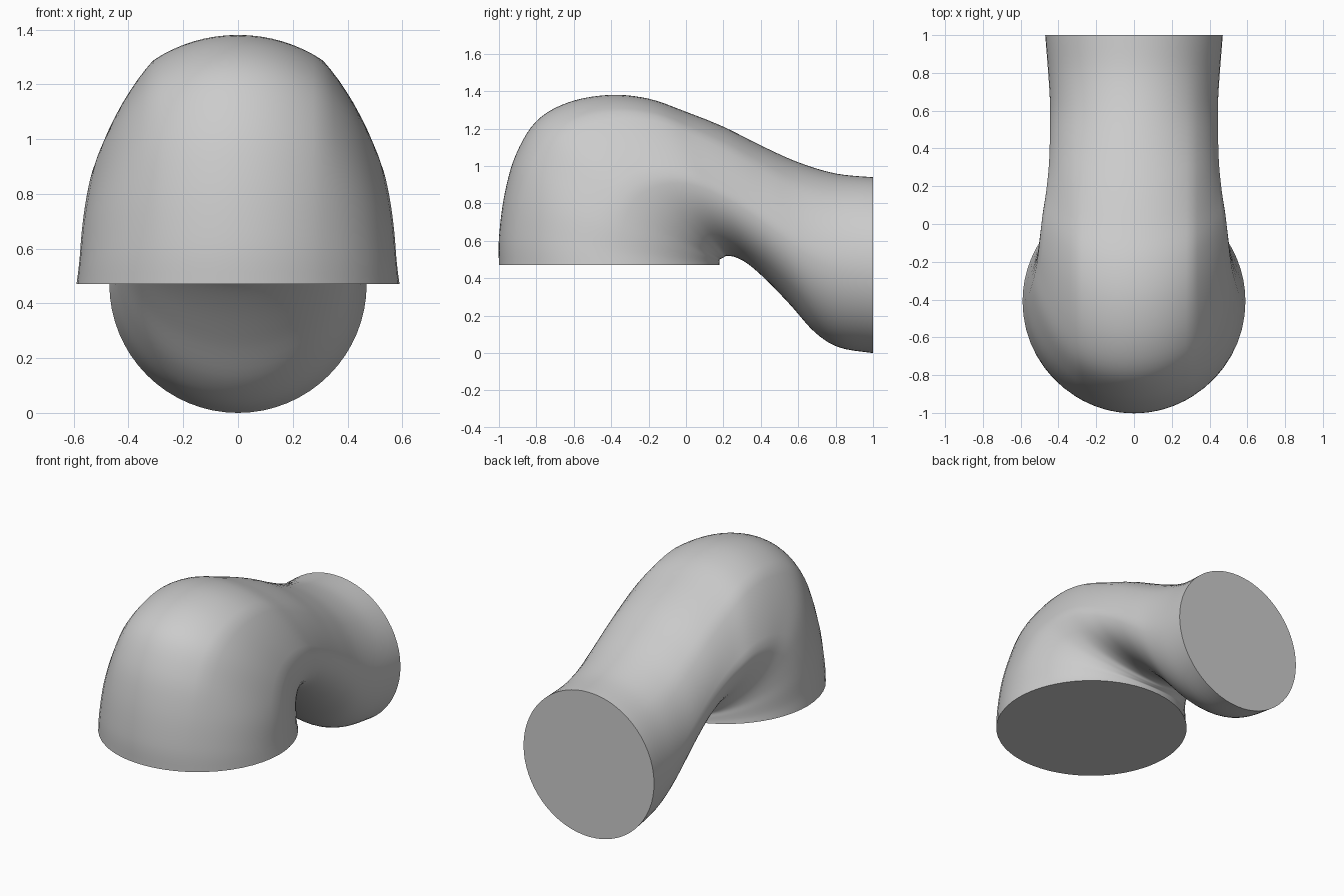
import bpy
import bmesh
import math
from mathutils import Vector

default_cube = bpy.data.objects.get("Cube")
if default_cube:
    bpy.data.objects.remove(default_cube, do_unlink=True)

# Stations along the duct:
# outer y, outer z, inner y, inner z, half width, flank flattening
STATIONS = [
    (-1, .47, .18, .47, .59, 0),
    (-1, .62, .18, .48, .58, 0),
    (-.97, .85, .18, .49, .57, .1),
    (-.91, 1.06, .18, .5, .555, .3),
    (-.8, 1.24, .19, .505, .535, .4),
    (-.63, 1.34, .2, .51, .515, .5),
    (-.41, 1.38, .22, .52, .5, .6),
    (-.2, 1.36, .27, .51, .485, .6),
    (0, 1.29, .34, .47, .465, .5),
    (.2, 1.21, .44, .38, .45, .4),
    (.4, 1.11, .56, .255, .445, .3),
    (.6, 1.02, .69, .11, .445, .2),
    (.8, .96, .82, .03, .455, .1),
    (1, .94, 1, 0, .47, 0),
]
CREASE_X = .31
SUBSTEPS = 5


def spline(stations, steps):
    """Smooth rows through all stations."""
    rows = []
    last = len(stations) - 1
    for i in range(last):
        a, b = stations[max(i - 1, 0)], stations[i]
        c, d = stations[i + 1], stations[min(i + 2, last)]
        for k in range(steps):
            t = k / steps
            rows.append([
                q + t * ((r - p) + t * ((2 * p - 5 * q + 4 * r - s)
                         + t * (3 * q - p - 3 * r + s))) / 2
                for p, q, r, s in zip(a, b, c, d)])
    rows.append(list(stations[last]))
    return rows


def half_section(width, flat):
    """Right half of a unit-height section, from crown to underside."""
    corner = math.asin(CREASE_X / width)
    side = math.pi / 2
    count = 8
    angles = [corner * i / count for i in range(count)]
    angles += [corner + (side - corner) * i / count for i in range(count)]
    angles += [side + side * i / (2 * count) for i in range(2 * count + 1)]
    points = []
    for angle in angles:
        x, v = width * math.sin(angle), math.cos(angle)
        if corner < angle < side:
            chord = width + (CREASE_X - width) * v / math.cos(corner)
            x += (chord - x) * flat
        points.append((x, v))
    return points


def ring_points(row):
    outer = Vector((0, row[0], row[1]))
    inner = Vector((0, row[2], row[3]))
    centre, arm = (outer + inner) / 2, (outer - inner) / 2
    half = half_section(row[4], row[5])
    full = half + [(-x, v) for x, v in reversed(half[1:-1])]
    return [centre + arm * v + Vector((x, 0, 0)) for x, v in full]


# Lofted wall with a flat cap on both ends
bm = bmesh.new()
rings = [[bm.verts.new(p) for p in ring_points(row)]
         for row in spline(STATIONS, SUBSTEPS)]
for low, high in zip(rings, rings[1:]):
    for i in range(len(low)):
        j = (i + 1) % len(low)
        bm.faces.new((low[i], low[j], high[j], high[i]))
bm.faces.new(rings[0])
bm.faces.new(rings[-1])
bmesh.ops.recalc_face_normals(bm, faces=bm.faces)
mesh = bpy.data.meshes.new("duct_elbow")
bm.to_mesh(mesh)
bm.free()

duct = bpy.data.objects.new("duct_elbow", mesh)
bpy.context.collection.objects.link(duct)

# Plain grey finish
grey = bpy.data.materials.new("plain_grey")
grey.use_nodes = True
colour = (.6, .6, .6, 1)
grey.diffuse_color = colour
grey.node_tree.nodes["Principled BSDF"].inputs["Base Color"].default_value = colour
mesh.materials.append(grey)

bpy.ops.object.select_all(action='DESELECT')
duct.select_set(True)
bpy.context.view_layer.objects.active = duct
bpy.ops.object.shade_smooth_by_angle(angle=math.radians(25))
